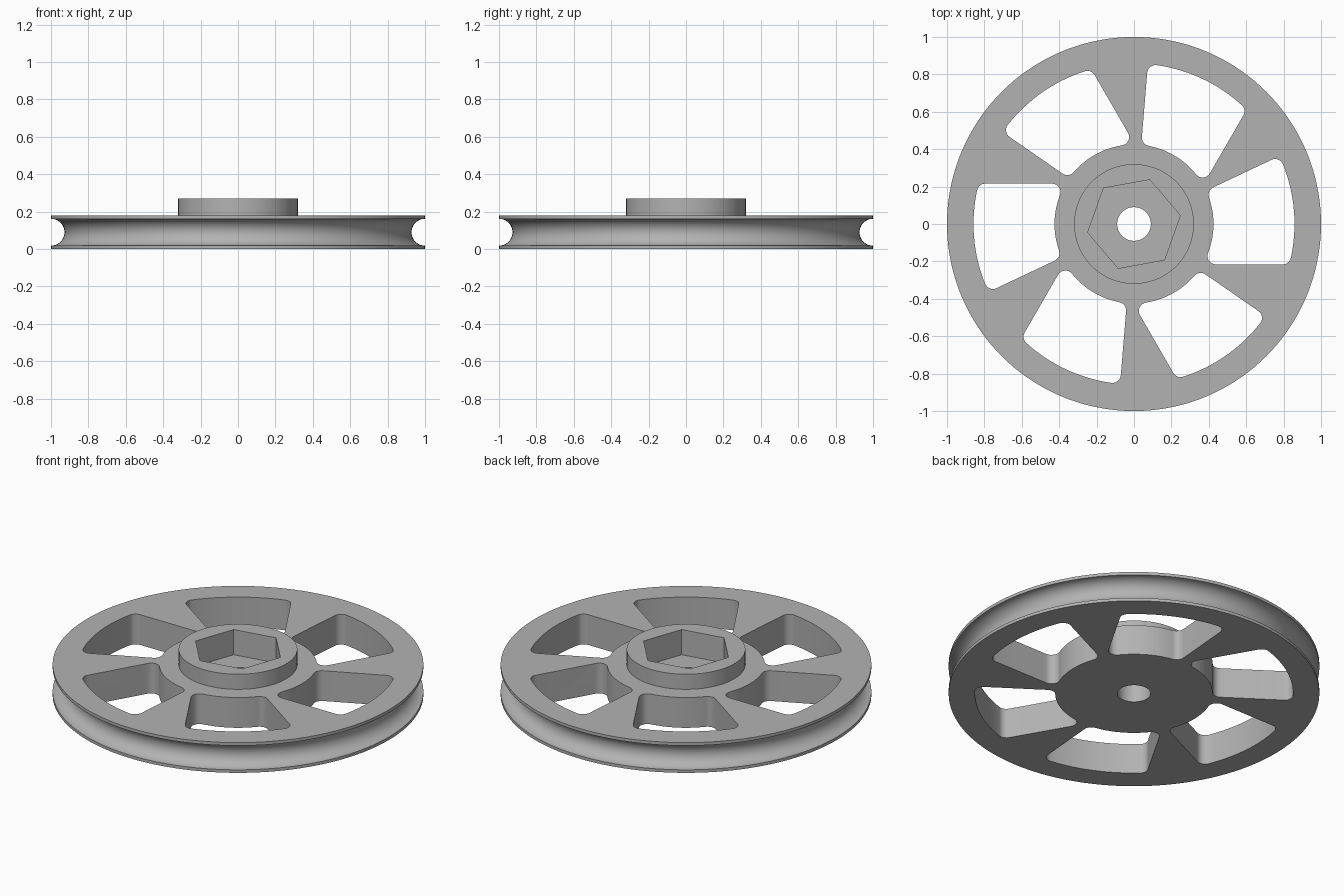
import bpy, bmesh, math
from math import sin, cos, pi, radians, atan2, sqrt
from mathutils import Vector

if "Cube" in bpy.data.objects:
    bpy.data.objects.remove(bpy.data.objects["Cube"], do_unlink=True)

GREY = (0.45, 0.45, 0.45, 1)
grey = bpy.data.materials.new("plain grey")
grey.use_nodes = True
grey.diffuse_color = GREY
grey.node_tree.nodes["Principled BSDF"].inputs["Base Color"].default_value = GREY

RIM, DISC_TOP, HUB, HUB_TOP = 1.0, 0.18, 0.32, 0.27
BORE, POCKET_FLOOR, GROOVE = 0.09, 0.12, 0.072
SEGMENTS = 144


def make_object(name, bm):
    bmesh.ops.recalc_face_normals(bm, faces=bm.faces)
    mesh = bpy.data.meshes.new(name)
    bm.to_mesh(mesh)
    bm.free()
    mesh.materials.append(grey)
    obj = bpy.data.objects.new(name, mesh)
    bpy.context.collection.objects.link(obj)
    return obj


def lathe(name, profile):
    """Spin a closed (radius, z) profile about the z axis."""
    bm = bmesh.new()
    rings = [[bm.verts.new((r * cos(a), r * sin(a), z)) for r, z in profile]
             for a in (2 * pi * i / SEGMENTS for i in range(SEGMENTS))]
    n = len(profile)
    for i in range(SEGMENTS):
        a, b = rings[i], rings[(i + 1) % SEGMENTS]
        for j in range(n):
            k = (j + 1) % n
            bm.faces.new((a[j], b[j], b[k], a[k]))
    return make_object(name, bm)


def prism(bm, outline, z0, z1):
    low = [bm.verts.new((p[0], p[1], z0)) for p in outline]
    high = [bm.verts.new((p[0], p[1], z1)) for p in outline]
    bm.faces.new(low[::-1])
    bm.faces.new(high)
    for i in range(len(low)):
        j = (i + 1) % len(low)
        bm.faces.new((low[i], low[j], high[j], high[i]))


def arc(centre, radius, start, end, steps):
    return [Vector((centre[0] + radius * cos(a), centre[1] + radius * sin(a)))
            for a in (start + (end - start) * i / steps for i in range(steps + 1))]


def window_outline(inner=0.425, outer=0.858, low=-0.216, slope=radians(25.3),
                   gap=-0.004, fillet=0.045):
    """Slot between two arcs, one level side and one sloping side, corners rounded."""
    ri, ro = inner + fillet, outer - fillet
    y, d = low + fillet, gap - fillet
    along, normal = Vector((cos(slope), sin(slope))), Vector((-sin(slope), cos(slope)))
    # fillet centres
    low_in, low_out = (Vector((sqrt(r * r - y * y), y)) for r in (ri, ro))
    up_in, up_out = (along * sqrt(r * r - d * d) + normal * d for r in (ri, ro))
    ang = lambda v: atan2(v.y, v.x)
    up = slope + pi / 2
    pts = arc(low_in, fillet, ang(low_in) - pi, -pi / 2, 8) if ang(low_in) - pi > -2 * pi else []
    # outline runs counter-clockwise
    pts += arc(low_out, fillet, -pi / 2, ang(low_out), 8)
    pts += arc((0, 0), outer, ang(low_out), ang(up_out), 16)[1:-1]
    pts += arc(up_out, fillet, ang(up_out), up, 8)
    pts += arc(up_in, fillet, up, ang(up_in) + pi, 8)
    pts += arc((0, 0), inner, ang(up_in), ang(low_in), 14)[1:-1]
    return pts


# Pulley wheel: bore, disc with half-round groove, raised hub
mid = DISC_TOP / 2
groove = [(RIM - GROOVE * cos(a), mid + GROOVE * sin(a))
          for a in (-pi / 2 + pi * i / 20 for i in range(21))]
profile = [(BORE, 0), (RIM, 0)] + groove + [
    (RIM, DISC_TOP), (HUB, DISC_TOP), (HUB, HUB_TOP), (BORE, HUB_TOP)]
wheel = lathe("pulley_wheel", profile)

# Six spoke windows
bm = bmesh.new()
outline = window_outline()
for i in range(6):
    a = i * pi / 3
    prism(bm, [(p.x * cos(a) - p.y * sin(a), p.x * sin(a) + p.y * cos(a))
               for p in outline], -0.1, 0.4)
windows = make_object("window_cutter", bm)

# Hexagonal pocket in the hub
bm = bmesh.new()
prism(bm, arc((0, 0), 0.2515, radians(10.3), radians(310.3), 5), POCKET_FLOOR, 0.4)
pocket = make_object("pocket_cutter", bm)

bpy.ops.object.select_all(action="DESELECT")
bpy.context.view_layer.objects.active = wheel
wheel.select_set(True)
for cutter in (windows, pocket):
    cutter.hide_render = True
    mod = wheel.modifiers.new("cut", "BOOLEAN")
    mod.operation, mod.solver, mod.object = "DIFFERENCE", "EXACT", cutter
    bpy.ops.object.modifier_apply(modifier=mod.name)
    bpy.data.objects.remove(cutter, do_unlink=True)

bpy.ops.object.shade_smooth_by_angle(angle=radians(30))
